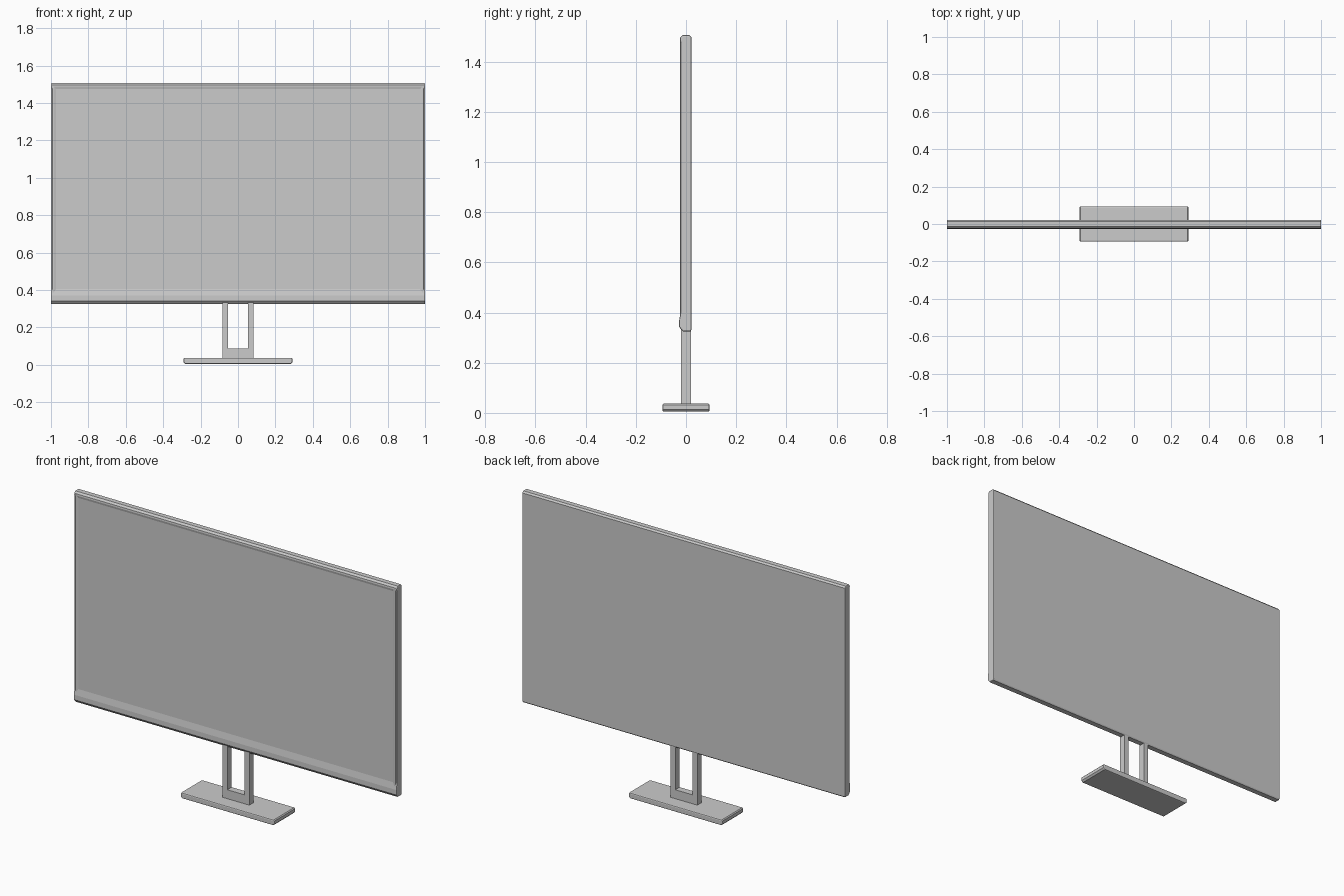
import bpy, bmesh
from mathutils import Vector

if "Cube" in bpy.data.objects:
    bpy.data.objects.remove(bpy.data.objects["Cube"])


def prism(name, profile, place, lo, hi, bevel=0.0, pick=None):
    """Extrude a 2D profile from lo to hi; place(a, b, t) maps it to 3D."""
    bm = bmesh.new()
    rings = [[bm.verts.new(place(a, b, t)) for a, b in profile] for t in (lo, hi)]
    n = len(profile)
    bm.faces.new(rings[0])
    bm.faces.new(rings[1][::-1])
    for i in range(n):
        j = (i + 1) % n
        bm.faces.new((rings[0][j], rings[0][i], rings[1][i], rings[1][j]))
    bmesh.ops.recalc_face_normals(bm, faces=bm.faces)
    if bevel:
        edges = [e for e in bm.edges if pick(*[v.co for v in e.verts])]
        bmesh.ops.bevel(bm, geom=edges, offset=bevel, segments=2, profile=0.5, affect='EDGES')
    mesh = bpy.data.meshes.new(name)
    bm.to_mesh(mesh)
    bm.free()
    obj = bpy.data.objects.new(name, mesh)
    bpy.context.collection.objects.link(obj)
    return obj


along_x = lambda a, b, t: Vector((t, a, b))
along_y = lambda a, b, t: Vector((a, t, b))
along_z = lambda a, b, t: Vector((a, b, t))

# Display panel: side profile with rounded top and sloping lower chin
panel = [(0.018, 0.325), (0.022, 0.332), (0.022, 1.497), (0.014, 1.506),
         (-0.014, 1.506), (-0.023, 1.496), (-0.024, 1.487), (-0.021, 1.475),
         (-0.021, 0.405), (-0.027, 0.37), (-0.027, 0.342), (-0.012, 0.325)]
prism("display_panel", panel, along_x, -1.0, 1.0, 0.005,
      lambda p, q: abs(p.x - q.x) < 1e-6)

# Slim raised bezels down both sides of the screen
side = [(0.972, -0.0205), (0.985, -0.024), (0.991, -0.024), (0.996, -0.018)]
bezel = prism("side_bezels", side, along_z, 0.35, 1.49)
bezel.modifiers.new("mirror", 'MIRROR')

# Open U-shaped stand, tucked into the underside of the panel
stand = [(-0.083, 0.03), (0.083, 0.03), (0.083, 0.335), (0.053, 0.335),
         (0.053, 0.087), (-0.053, 0.087), (-0.053, 0.335), (-0.083, 0.335)]
prism("stand_frame", stand, along_y, -0.019, 0.019)

# Flat foot, narrower underneath, with softened vertical corners
foot = [(-0.282, 0.005), (0.282, 0.005), (0.291, 0.014), (0.291, 0.032),
        (0.286, 0.037), (-0.286, 0.037), (-0.291, 0.032), (-0.291, 0.014)]
base = prism("base_plate", foot, along_y, -0.094, 0.094, 0.006,
             lambda p, q: abs(p.y - q.y) < 1e-6)
